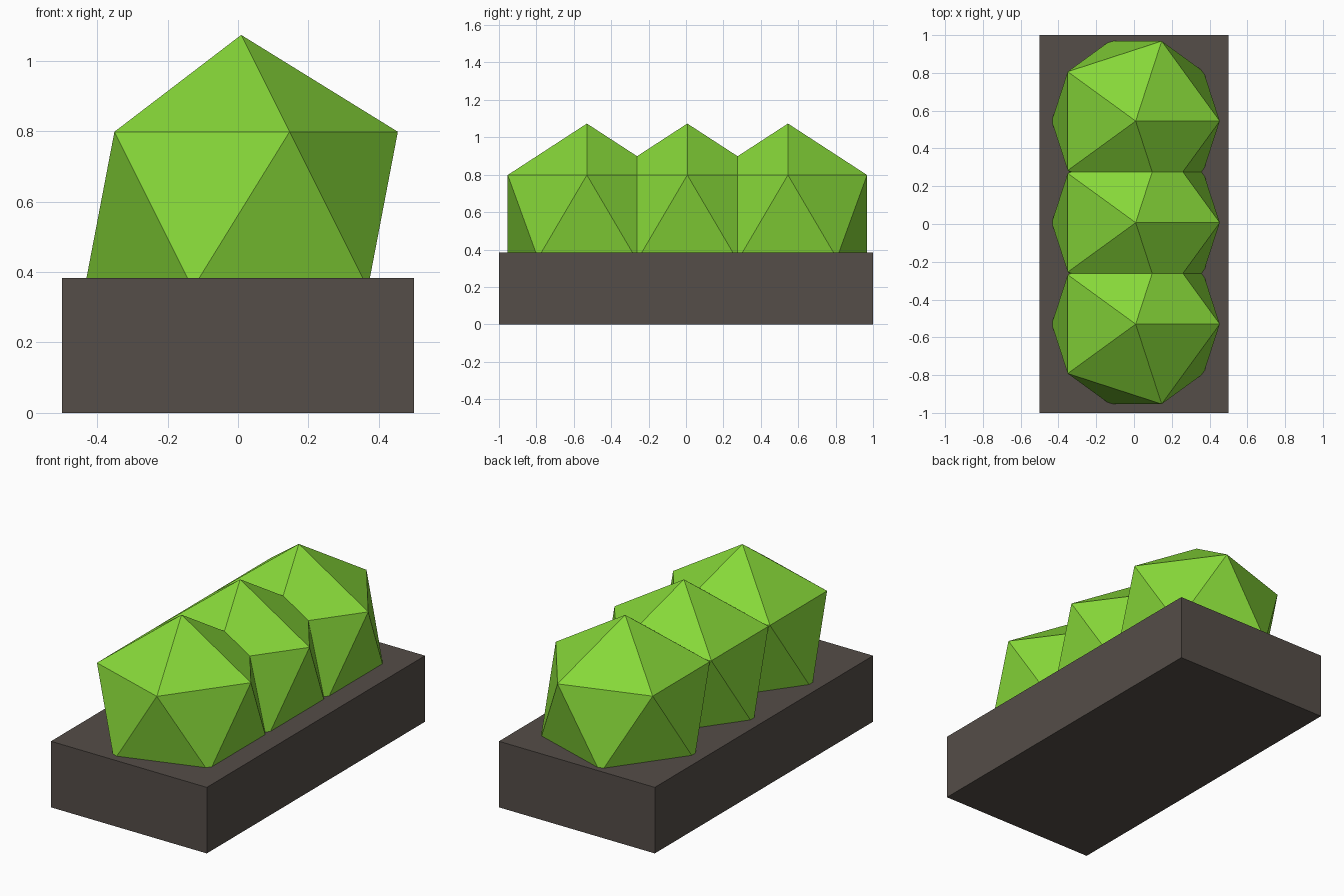
import bpy

if "Cube" in bpy.data.objects:
    bpy.data.objects.remove(bpy.data.objects["Cube"])


def material(name, color):
    mat = bpy.data.materials.new(name)
    mat.diffuse_color = (*color, 1.0)
    mat.use_nodes = True
    mat.node_tree.nodes["Principled BSDF"].inputs["Base Color"].default_value = mat.diffuse_color
    return mat


leaf = material("leaf_green", (0.24, 0.68, 0.04))
soil = material("dark_soil", (0.09, 0.075, 0.065))

# Rectangular planter block
HEIGHT = 0.383
bpy.ops.mesh.primitive_cube_add(size=1, location=(0, 0, HEIGHT / 2))
base = bpy.context.object
base.name = "planter_base"
base.dimensions = (1.0, 2.0, HEIGHT)
bpy.ops.object.transform_apply(location=False, rotation=False, scale=True)
base.data.materials.append(soil)

# Row of three overlapping faceted bushes, sunk into the block
for i, y in enumerate((-0.53, 0.007, 0.545)):
    bpy.ops.mesh.primitive_ico_sphere_add(subdivisions=1, radius=0.4975,
                                          location=(0.009, y, 0.576))
    bush = bpy.context.object
    bush.name = f"bush_{i + 1}"
    bush.data.materials.append(leaf)
